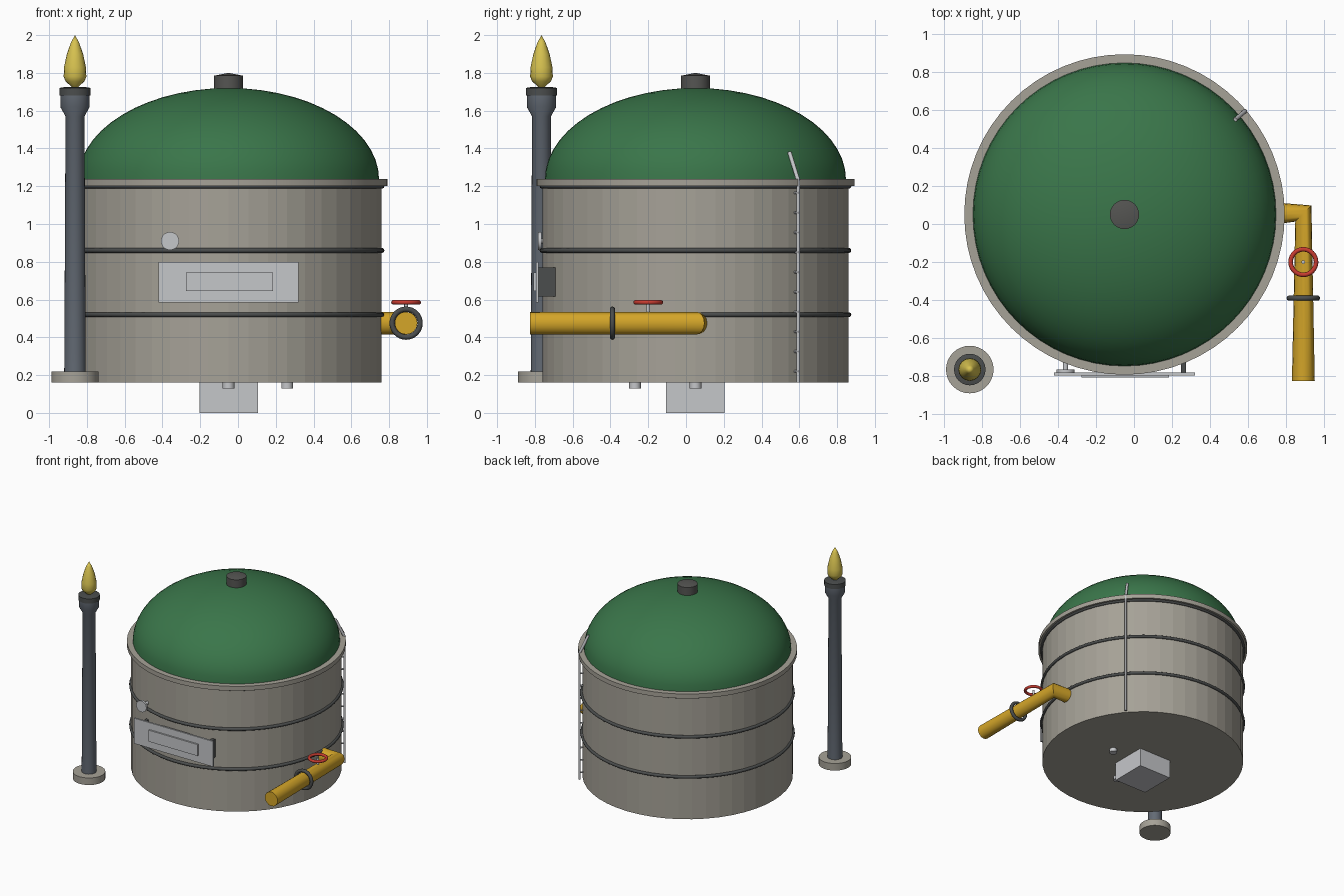
import bpy, bmesh, math
from mathutils import Vector

if "Cube" in bpy.data.objects:
    bpy.data.objects.remove(bpy.data.objects["Cube"], do_unlink=True)


def material(name, rgb):
    m = bpy.data.materials.new(name)
    m.use_nodes = True
    m.diffuse_color = (*rgb, 1)
    m.node_tree.nodes["Principled BSDF"].inputs["Base Color"].default_value = (*rgb, 1)
    return m


CONCRETE = material("warm concrete", (0.38, 0.36, 0.31))
GREEN = material("green membrane", (0.042, 0.18, 0.068))
DARK = material("dark iron", (0.07, 0.075, 0.075))
CAP = material("cap grey", (0.09, 0.09, 0.085))
STEEL = material("blue steel", (0.125, 0.145, 0.175))
YELLOW = material("gas yellow", (0.66, 0.38, 0.022))
FLAME = material("flame yellow", (0.68, 0.54, 0.08))
RED = material("valve red", (0.58, 0.045, 0.03))
LIGHT = material("light metal", (0.56, 0.57, 0.59))

CX, CY = -0.05, 0.05       # tank axis
R = 0.81                   # tank radius


def finish(ob, name, mat, smooth=True, angle=35):
    ob.name = name
    ob.data.materials.clear()
    ob.data.materials.append(mat)
    if smooth:
        bpy.ops.object.select_all(action="DESELECT")
        ob.select_set(True)
        bpy.context.view_layer.objects.active = ob
        bpy.ops.object.shade_smooth_by_angle(angle=math.radians(angle))
    return ob


def lathe(name, profile, loc, mat, sides=48, smooth=True, closed=False):
    """Revolve (radius, height) points about z; a last radius of 0 makes a tip."""
    bm = bmesh.new()
    rings = []
    for r, z in profile:
        count = sides if r else 1
        rings.append([bm.verts.new((r * math.cos(a), r * math.sin(a), z))
                      for a in (2 * math.pi * i / sides for i in range(count))])
    pairs = list(zip(rings, rings[1:]))
    if closed:
        pairs.append((rings[-1], rings[0]))
    for lo, hi in pairs:
        for i in range(sides):
            j = (i + 1) % sides
            if len(hi) == 1:
                bm.faces.new((lo[i], lo[j], hi[0]))
            else:
                bm.faces.new((lo[i], lo[j], hi[j], hi[i]))
    if not closed:
        for end in (rings[0], rings[-1]):
            if len(end) > 1:
                bm.faces.new(end)
    bmesh.ops.recalc_face_normals(bm, faces=bm.faces)
    me = bpy.data.meshes.new(name)
    bm.to_mesh(me)
    bm.free()
    ob = bpy.data.objects.new(name, me)
    ob.location = loc
    bpy.context.collection.objects.link(ob)
    return finish(ob, name, mat, smooth)


def box(name, lo, hi, mat):
    lo, hi = Vector(lo), Vector(hi)
    bpy.ops.mesh.primitive_cube_add(size=1, location=(lo + hi) / 2)
    ob = bpy.context.object
    ob.scale = hi - lo
    return finish(ob, name, mat, False)


def rod(name, a, b, r, mat, sides=12):
    a, b = Vector(a), Vector(b)
    bpy.ops.mesh.primitive_cylinder_add(vertices=sides, radius=r, depth=(b - a).length,
                                        location=(a + b) / 2)
    ob = bpy.context.object
    ob.rotation_euler = (b - a).to_track_quat("Z", "Y").to_euler()
    return finish(ob, name, mat)


def torus(name, loc, major, minor, mat, rot=(0, 0, 0), segs=32):
    bpy.ops.mesh.primitive_torus_add(location=loc, rotation=rot, major_radius=major,
                                     minor_radius=minor, major_segments=segs, minor_segments=10)
    return finish(bpy.context.object, name, mat, True, 60)


# Tank wall, rim and hoops
lathe("tank_wall", [(R, 0.16), (R, 1.21)], (CX, CY, 0), CONCRETE, smooth=False)
lathe("tank_rim", [(0.78, 1.2), (0.842, 1.2), (0.842, 1.238), (0.78, 1.238)],
      (CX, CY, 0), CONCRETE, sides=64, closed=True)
for i, z in enumerate((0.52, 0.86, 1.2)):
    torus(f"hoop_{i + 1}", (CX, CY, z), R + 0.002, 0.013, DARK, segs=64)

# Domed gas holder with vent cap
steps = 14
dome = [(0.797 * math.cos(t), 1.235 + 0.485 * math.sin(t))
        for t in (math.pi / 2 * i / steps for i in range(steps))]
lathe("dome", dome + [(0, 1.72)], (CX, CY, 0), GREEN, sides=64)
lathe("vent_cap", [(0.077, 1.68), (0.077, 1.785), (0, 1.8)], (CX, CY, 0), CAP, sides=24)

# Box and two stubs under the floor
box("sump_box", (-0.205, -0.105, 0), (0.105, 0.205, 0.165), LIGHT)
for name, x, y in (("left_stub", 0.26, 0.05), ("front_stub", -0.05, -0.27)):
    rod(name, (x, y, 0.13), (x, y, 0.17), 0.031, LIGHT, 16)

# Name plate on brackets, with gauge
box("plate_back", (-0.42, -0.795, 0.585), (0.32, -0.78, 0.8), LIGHT)
box("plate_panel", (-0.275, -0.808, 0.645), (0.185, -0.795, 0.742), LIGHT)
for side, s in (("left", 1), ("right", -1)):
    x = CX + s * 0.31
    box(f"{side}_bracket", (x - 0.013, -0.78, 0.615), (x + 0.013, -0.69, 0.77), DARK)
rod("gauge", (-0.36, -0.783, 0.91), (-0.36, -0.765, 0.91), 0.048, LIGHT, 20)
rod("gauge_stem", (-0.36, -0.768, 0.91), (-0.36, -0.69, 0.91), 0.014, LIGHT)

# Outlet pipe with a mitred corner
PX, PZ = 0.89, 0.475
curve = bpy.data.curves.new("outlet_pipe", "CURVE")
curve.dimensions = "3D"
curve.bevel_depth = 0.06
curve.bevel_resolution = 6
curve.use_fill_caps = True
spline = curve.splines.new("POLY")
path = [(0.72, 0.055, PZ), (PX, 0.055, PZ), (PX, -0.825, PZ)]
spline.points.add(len(path) - 1)
for p, co in zip(spline.points, path):
    p.co = (*co, 1)
pipe = bpy.data.objects.new("outlet_pipe", curve)
bpy.context.collection.objects.link(pipe)
bpy.ops.object.select_all(action="DESELECT")
pipe.select_set(True)
bpy.context.view_layer.objects.active = pipe
bpy.ops.object.convert(target="MESH")
finish(bpy.context.object, "outlet_pipe", YELLOW)

# Pipe flange and valve wheel
torus("pipe_flange", (PX, -0.39, PZ), 0.074, 0.014, DARK, (math.pi / 2, 0, 0))
rod("valve_stem", (PX, -0.2, 0.52), (PX, -0.2, 0.585), 0.01, LIGHT)
torus("valve_wheel", (PX, -0.2, 0.585), 0.067, 0.012, RED)

# Flare tower
TOWER = (-0.863, -0.765, 0)
lathe("tower_base", [(0.125, 0.16), (0.125, 0.22)], TOWER, CONCRETE, sides=32)
lathe("tower_column", [(0.057, 0.21), (0.05, 1.57), (0.078, 1.62), (0.078, 1.69)],
      TOWER, STEEL, sides=24)
lathe("tower_collar", [(0.083, 1.68), (0.083, 1.72), (0.055, 1.725)], TOWER, DARK, sides=24)
lathe("flame", [(0.01, 1.72), (0.05, 1.755), (0.06, 1.78), (0.058, 1.83),
                (0.043, 1.9), (0.022, 1.96), (0, 2.0)], TOWER, FLAME, sides=16)


# Single rail ladder with pegs and an inward leaning grab bar
def on_wall(r, z):
    a = math.radians(40.6)
    return (CX + r * math.cos(a), CY + r * math.sin(a), z)


rod("ladder_rail", on_wall(0.836, 0.16), on_wall(0.836, 1.24), 0.009, LIGHT)
for i in range(10):
    z = 0.22 + 0.105 * i
    rod(f"ladder_peg_{i + 1}", on_wall(0.8, z), on_wall(0.843, z), 0.007, LIGHT, 8)
rod("grab_bar", on_wall(0.836, 1.23), on_wall(0.765, 1.38), 0.011, LIGHT)
